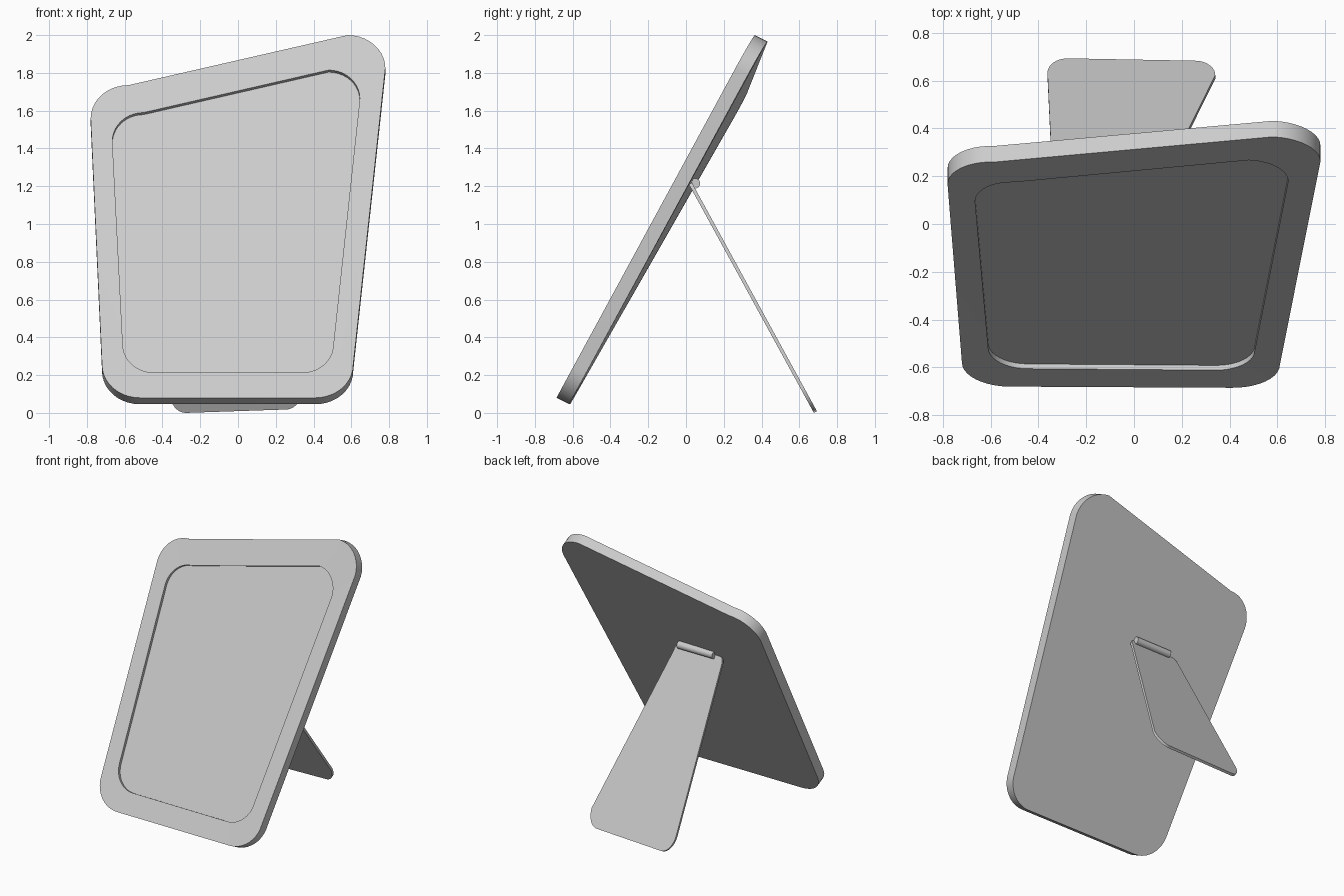
import bpy, bmesh, math
from mathutils import Vector

if "Cube" in bpy.data.objects:
    bpy.data.objects.remove(bpy.data.objects["Cube"])

SEG = 10  # segments per rounded corner


def outline(corners, rx, rz):
    """Rounded four-sided outline in x/z. corners: outer limits, ordered BR, TR, TL, BL."""
    signs = [(1, -1), (1, 1), (-1, 1), (-1, -1)]
    pts = []
    for i, ((x, z), (sx, sz)) in enumerate(zip(corners, signs)):
        cx, cz = x - sx * rx, z - sz * rz
        for k in range(SEG + 1):
            a = math.radians(-90 + 90 * i + 90 * k / SEG)
            pts.append((cx + rx * math.cos(a), cz + rz * math.sin(a)))
    return pts


def lift(pts, surface, offset=(0, 0, 0)):
    """Lay an x/z outline onto a leaning surface y(x, z), then shift it."""
    return [Vector((x, surface(x, z), z)) + Vector(offset) for x, z in pts]


def loft(name, loops):
    """Bridge equal-length loops in order and cap both ends."""
    bm = bmesh.new()
    rings = [[bm.verts.new(p) for p in loop] for loop in loops]
    n = len(rings[0])
    for a, b in zip(rings, rings[1:]):
        for i in range(n):
            j = (i + 1) % n
            bm.faces.new((a[i], a[j], b[j], b[i]))
    bm.faces.new(rings[0])
    bm.faces.new(rings[-1])
    bmesh.ops.recalc_face_normals(bm, faces=bm.faces)
    mesh = bpy.data.meshes.new(name)
    bm.to_mesh(mesh)
    bm.free()
    obj = bpy.data.objects.new(name, mesh)
    bpy.context.collection.objects.link(obj)
    smooth(obj)
    return obj


def smooth(obj):
    bpy.ops.object.select_all(action='DESELECT')
    obj.select_set(True)
    bpy.context.view_layer.objects.active = obj
    bpy.ops.object.shade_smooth_by_angle(angle=math.radians(30))


# leaning frame: lopsided rounded slab with a shallow recess in the front
def frame_front(x, z):
    return -0.7276 - 0.004 * x + 0.5575 * z - 0.0176 * x * z


outer = outline([(0.61, 0.08), (0.78, 2.0), (-0.78, 1.735), (-0.72, 0.08)], 0.2, 0.175)
inner = outline([(0.505, 0.213), (0.645, 1.815), (-0.665, 1.59), (-0.61, 0.213)], 0.165, 0.15)
loft("picture_frame", [
    lift(outer, frame_front, (0, 0.067, -0.034)),
    lift(outer, frame_front),
    lift(inner, frame_front),
    lift(inner, frame_front, (0, 0.02, -0.011)),
])


# support leg: thin tapered plate leaning the other way
def leg_front(x, z):
    return 0.677 - 0.547 * z


def leg_outline():
    low = outline([(0.34, 0.018), (0.06, 1.22), (-0.335, 1.215), (-0.362, 0.0)], 0.085, 0.11)
    top = outline([(0.34, 0.018), (0.06, 1.22), (-0.335, 1.215), (-0.362, 0.0)], 0.05, 0.06)
    n = SEG + 1
    return low[:n] + top[n:3 * n] + low[3 * n:]


leg = leg_outline()
loft("support_leg", [lift(leg, leg_front), lift(leg, leg_front, (0, 0.016, 0.009))])

# hinge barrel at the top of the leg
bpy.ops.mesh.primitive_cylinder_add(vertices=24, radius=0.027, depth=0.29,
                                    location=(-0.12, 0.048, 1.215),
                                    rotation=(0, math.pi / 2, 0))
hinge = bpy.context.object
hinge.name = "hinge_barrel"
smooth(hinge)
